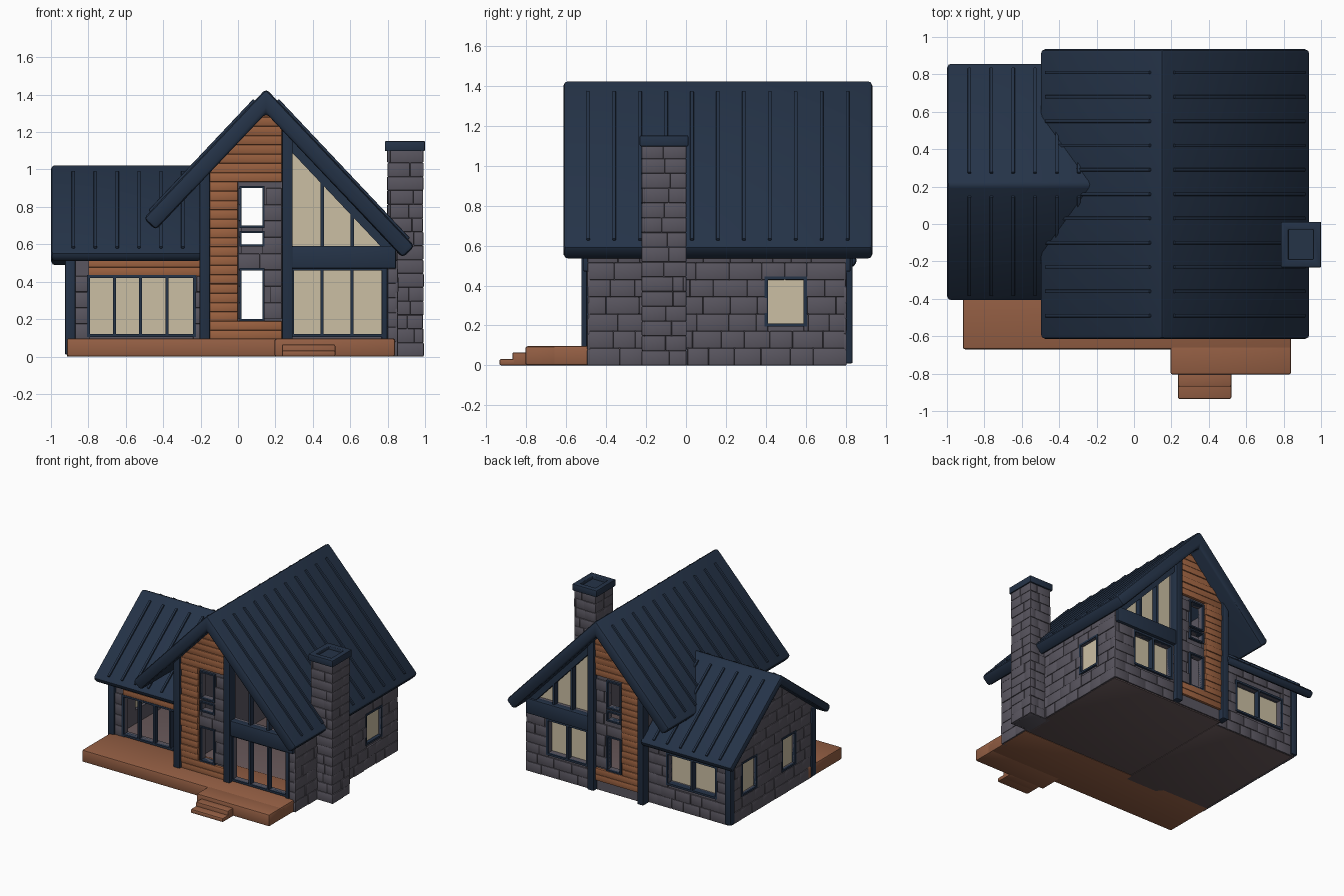
import bpy, bmesh, math, random
from mathutils import Vector
from mathutils.geometry import tessellate_polygon

if "Cube" in bpy.data.objects:
    bpy.data.objects.remove(bpy.data.objects["Cube"])

random.seed(4)


def material(name, col):
    m = bpy.data.materials.new(name)
    m.diffuse_color = (*col, 1)
    m.use_nodes = True
    m.node_tree.nodes["Principled BSDF"].inputs["Base Color"].default_value = m.diffuse_color
    return m


NAVY = material("navy metal", (0.018, 0.033, 0.064))
STONE = material("grey stone", (0.102, 0.094, 0.118))
WOOD = material("warm wood", (0.335, 0.122, 0.052))
DECK = material("deck wood", (0.30, 0.115, 0.058))
GLASS = material("cream glass", (0.60, 0.52, 0.37))
FLOOR = material("floor grey brown", (0.13, 0.092, 0.095))


def put(axis, u, d, z):
    """u runs along the wall, d is depth along the named axis."""
    return Vector((u, d, z)) if axis == 'y' else Vector((d, u, z))


def finish(name, bm, mat, bevel=0.0, clip=None, axis='y'):
    bmesh.ops.recalc_face_normals(bm, faces=bm.faces)
    if bevel:
        edges = [e for e in bm.edges if e.calc_face_angle(0) > 0.5]
        bmesh.ops.bevel(bm, geom=edges, offset=bevel, segments=2, profile=0.5,
                        affect='EDGES', clamp_overlap=True)
    if clip:  # trim to the two slopes of a gable
        uc, apex, slope = clip
        for s in (-1, 1):
            bmesh.ops.bisect_plane(bm, geom=bm.verts[:] + bm.edges[:] + bm.faces[:],
                                   plane_co=put(axis, uc, 0, apex),
                                   plane_no=put(axis, s * slope, 0, 1), clear_outer=True)
    me = bpy.data.meshes.new(name)
    bm.to_mesh(me)
    bm.free()
    me.materials.append(mat)
    me.polygons.foreach_set("use_smooth", [True] * len(me.polygons))
    me.set_sharp_from_angle(angle=math.radians(40))
    ob = bpy.data.objects.new(name, me)
    bpy.context.collection.objects.link(ob)
    return ob


def add_prism(bm, loops, axis, d0, d1):
    """Extrude an outline (first loop) with holes (other loops)."""
    flat = [p for l in loops for p in l]
    a = [bm.verts.new(put(axis, u, d0, z)) for u, z in flat]
    b = [bm.verts.new(put(axis, u, d1, z)) for u, z in flat]
    if len(loops) == 1 and len(flat) == 4:
        caps = [(0, 1, 2, 3)]
    else:
        caps = tessellate_polygon([[Vector((u, z, 0)) for u, z in l] for l in loops])
    for t in caps:
        bm.faces.new([a[i] for i in t])
        bm.faces.new([b[i] for i in reversed(t)])
    k = 0
    for l in loops:
        n = len(l)
        for i in range(n):
            p, q = k + i, k + (i + 1) % n
            bm.faces.new((a[p], a[q], b[q], b[p]))
        k += n


def rect(u0, u1, z0, z1):
    return [(u0, z0), (u1, z0), (u1, z1), (u0, z1)]


def prism(name, loops, axis, d0, d1, mat, bevel=0.0, clip=None):
    bm = bmesh.new()
    add_prism(bm, loops, axis, d0, d1)
    return finish(name, bm, mat, bevel, clip, axis)


def box(name, x0, x1, y0, y1, z0, z1, mat, bevel=0.008):
    return prism(name, [rect(x0, x1, z0, z1)], 'y', y0, y1, mat, bevel)


def courses(name, area, holes, axis, d, out, mat, row=0.085, width=(0.09, 0.17), clip=None):
    """Rows of stones or planks laid on a wall face, trimmed around holes."""
    u0, u1, z0, z1 = area
    bm = bmesh.new()
    rows = max(1, round((z1 - z0) / row))
    h = (z1 - z0) / rows
    for r in range(rows):
        za, zb, u = z0 + r * h, z0 + (r + 1) * h, u0
        while u < u1 - 1e-4:
            v = u + random.uniform(*width)
            if v > u1 - 0.04:
                v = u1
            a, b, keep = u, v, True
            for h0, h1, g0, g1 in holes:
                if a < h1 and b > h0 and za < g1 - 0.01 and zb > g0 + 0.01:
                    if a < h0:
                        b = h0
                    elif b > h1:
                        a = h1
                    else:
                        keep = False
            if keep and b - a > 0.012:
                add_prism(bm, [rect(a, b, za, zb)], axis, d, d + out * random.uniform(0.8, 1.15))
            u = v
    return finish(name, bm, mat, 0.005, clip, axis)


def frame(name, u0, u1, z0, z1, axis, d0, d1, bars=(), w=0.016):
    """Navy window frame with upright bars."""
    bm = bmesh.new()
    add_prism(bm, [rect(u0 - w, u1 + w, z0 - w, z1 + w), rect(u0, u1, z0, z1)], axis, d0, d1)
    for b in bars:
        add_prism(bm, [rect(b - w / 2, b + w / 2, z0, z1)], axis, d0, d1)
    return finish(name, bm, NAVY)


def roof(name, uc, apex, slope, ul, ur, t, axis, d0, d1, ribs):
    """Gabled slab with standing seams."""
    L = math.hypot(slope, 1)
    top = lambda u: apex - slope * abs(u - uc)
    off = lambda u, s, k: (u + s * slope * k / L, top(u) + k / L)
    prof = [(ul, top(ul)), (uc, apex), (ur, top(ur)), off(ur, 1, -t),
            (uc, apex - t * L), off(ul, -1, -t)]
    prism(name, [prof], axis, d0, d1, NAVY, 0.022)
    bm = bmesh.new()
    for s, e in ((-1, ul), (1, ur)):
        a, b = uc + s * 0.06, e - s * 0.035
        for d in ribs:
            add_prism(bm, [[off(a, s, -0.01), off(b, s, -0.01), off(b, s, 0.012), off(a, s, 0.012)]],
                      axis, d - 0.009, d + 0.009)
    finish(name + "_seams", bm, NAVY, 0.004)


# roofs
roof("main_roof", 0.15, 1.432, 1.06, -0.505, 0.945, 0.09, 'y', -0.615, 0.935,
     [-0.49 + 0.13 * i for i in range(11)])
roof("wing_roof", 0.21, 1.03, 0.765, -0.415, 0.865, 0.062, 'x', -1.0, -0.19,
     [-0.88 + 0.117 * i for i in range(6)])

# floor, deck and steps
box("main_floor", -0.17, 0.84, -0.235, 0.78, 0, 0.09, FLOOR)
box("wing_floor", -0.90, -0.17, -0.30, 0.73, 0, 0.09, FLOOR)
box("deck", -0.915, 0.84, -0.67, -0.235, 0, 0.097, DECK, 0.012)
box("deck_extension", 0.195, 0.84, -0.805, -0.60, 0, 0.096, DECK, 0.012)
box("upper_step", 0.235, 0.52, -0.87, -0.78, 0, 0.065, DECK)
box("lower_step", 0.235, 0.52, -0.935, -0.78, 0, 0.032, DECK)

# gable walls of the main house, front and back
G = (0.15, 1.32, 1.06)
gz = lambda x: G[1] - G[2] * abs(x - G[0])
outline = [(-0.17, 0.01), (0.84, 0.01), (0.84, gz(0.84)), (0.15, gz(0.15)), (-0.17, gz(-0.17))]
big = [(0.29, 0.59), (0.77, 0.59), (0.77, 0.61), (0.29, 1.11)]
slots = [(0.02, 0.13, 0.20, 0.46), (0.02, 0.13, 0.60, 0.66), (0.02, 0.13, 0.70, 0.90)]
for side, y, o in (("front", -0.48, -1), ("back", 0.79, 1)):
    low = (0.30, 0.77, 0.12, 0.46) if o < 0 else (0.32, 0.66, 0.19, 0.45)
    inner = y - o * 0.04
    prism(side + "_gable_wall", [outline, big, rect(*low)] + [rect(*s) for s in slots],
          'y', inner, y, STONE)
    courses(side + "_wood_planks", (-0.155, 0.235, 0.09, 1.33), [(0.0, 0.24, 0.20, 0.90)],
            'y', y, o * 0.028, WOOD, 0.05, (0.5, 0.6), G)
    courses(side + "_centre_stone", (0.0, 0.235, 0.20, 0.90), slots, 'y', y, o * 0.012, STONE)
    for i, s in enumerate(slots):
        frame(f"{side}_slot_frame_{i}", *s, 'y', y - o * 0.03, y + o * 0.02, w=0.012)
    # navy posts and cross beam
    prism(side + "_left_post", [rect(-0.205, -0.15, 0.01, 1.05)], 'y', y - o * 0.03, y + o * 0.045,
          NAVY, 0.006, G)
    prism(side + "_middle_post", [rect(0.235, 0.292, 0.01, 1.3)], 'y', y - o * 0.03, y + o * 0.045,
          NAVY, 0.006, G)
    box(side + "_beam", 0.28, 0.845, *sorted((y - o * 0.02, y + o * 0.035)), 0.47, 0.592, NAVY)
    # large window bars and rake trim
    bm = bmesh.new()
    for x in (0.45, 0.61):
        add_prism(bm, [rect(x - 0.009, x + 0.009, 0.58, gz(x) - 0.03)], 'y', y - o * 0.03, y + o * 0.015)
    add_prism(bm, [[(0.28, 1.10), (0.79, 0.56), (0.84, 0.59), (0.28, 1.18)]], 'y', y - o * 0.02, y + o * 0.02)
    finish(side + "_upper_window_bars", bm, NAVY)
    bars = (0.45, 0.61) if o < 0 else (0.49,)
    frame(side + "_lower_frame", *low, 'y', y - o * 0.03, y + o * 0.016, bars)
    if o < 0:
        box("front_right_post", 0.768, 0.80, y - 0.02, y + 0.02, 0.09, 0.6, NAVY)
        courses("front_corner_stone", (0.80, 0.855, 0.0, 0.47), [], 'y', y, -0.014, STONE)
    else:
        courses("back_lower_stone", (0.29, 0.855, 0, 0.47), [low], 'y', y, 0.014, STONE)
        prism("back_upper_glass", [[(0.27, 0.57), (0.80, 0.57), (0.80, 0.59), (0.27, 1.14)]],
              'y', inner - 0.006, inner, GLASS)
        prism("back_lower_glass", [rect(0.27, 0.80, 0.09, 0.49)], 'y', inner - 0.006, inner, GLASS)

# main side walls
win = (0.41, 0.59, 0.21, 0.43)
prism("right_wall", [rect(-0.48, 0.79, 0.01, 0.59), rect(*win)], 'x', 0.80, 0.84, STONE)
courses("right_wall_stone", (-0.493, 0.803, 0.0, 0.60), [win], 'x', 0.84, 0.015, STONE)
frame("right_window_frame", *win, 'x', 0.81, 0.857)
prism("right_window_glass", [rect(*win)], 'x', 0.822, 0.83, GLASS)
prism("left_wall", [rect(-0.48, 0.79, 0.01, 0.98)], 'x', -0.18, -0.15, STONE)

# wing walls
W = (0.21, 0.97, 0.765)
wz = lambda u: W[1] - W[2] * abs(u - W[0])
side_wins = [(0.42, 0.59, 0.20, 0.44), (-0.07, 0.08, 0.20, 0.44)]
prism("wing_gable_wall", [[(-0.30, 0.01), (0.73, 0.01), (0.73, wz(0.73)), (0.21, wz(0.21)), (-0.30, wz(-0.30))]]
      + [rect(*w) for w in side_wins], 'x', -0.90, -0.86, STONE)
courses("wing_gable_stone", (-0.30, 0.73, 0.0, 0.97), side_wins, 'x', -0.90, -0.014, STONE, clip=W)
for i, w in enumerate(side_wins):
    frame(f"wing_side_frame_{i}", *w, 'x', -0.917, -0.87)
    prism(f"wing_side_glass_{i}", [rect(*w)], 'x', -0.89, -0.882, GLASS)

fw, bw = (-0.79, -0.24, 0.12, 0.42), (-0.78, -0.36, 0.20, 0.43)
prism("wing_front_wall", [rect(-0.90, -0.17, 0.01, 0.57), rect(*fw)], 'y', -0.30, -0.26, STONE)
courses("wing_front_stone", (-0.88, -0.18, 0.09, 0.43), [fw], 'y', -0.30, -0.013, STONE)
courses("wing_front_planks", (-0.80, -0.18, 0.43, 0.57), [], 'y', -0.30, -0.02, WOOD, 0.05, (0.7, 0.8))
frame("wing_front_frame", *fw, 'y', -0.32, -0.28, (-0.66, -0.52, -0.38))
prism("wing_back_wall", [rect(-0.90, -0.17, 0.01, 0.57), rect(*bw)], 'y', 0.69, 0.73, STONE)
courses("wing_back_stone", (-0.90, -0.18, 0.0, 0.57), [bw], 'y', 0.73, 0.014, STONE)
frame("wing_back_frame", *bw, 'y', 0.70, 0.747, (-0.57,))
prism("wing_back_glass", [rect(-0.82, -0.22, 0.09, 0.48)], 'y', 0.684, 0.69, GLASS)
for n, y in (("front", -0.30), ("back", 0.73)):
    box(f"wing_{n}_corner_post", -0.925, -0.87, y - 0.027, y + 0.027, 0.01, 0.56, NAVY)

# chimney of stacked stone courses with a hollow cap
box("chimney_core", 0.81, 0.98, -0.21, -0.01, 0, 1.12, STONE)
for n, ax, d, o, u0, u1 in (("right", 'x', 0.975, 0.016, -0.222, 0.002), ("left", 'x', 0.815, -0.016, -0.222, 0.002),
                            ("front", 'y', -0.205, -0.016, 0.80, 0.99), ("back", 'y', -0.015, 0.016, 0.80, 0.99)):
    courses(f"chimney_{n}_stone", (u0, u1, 0.0, 1.11), [], ax, d, o, STONE, 0.075, (0.09, 0.16))
bm = bmesh.new()
add_prism(bm, [rect(0.785, 1.0, -0.232, 0.012), rect(0.825, 0.96, -0.19, -0.03)], 'y', 1.098, 1.152)
for v in bm.verts:  # lay the ring flat
    v.co = Vector((v.co.x, v.co.z, v.co.y))
finish("chimney_cap", bm, NAVY, 0.006)
box("chimney_cap_floor", 0.81, 0.975, -0.21, -0.01, 1.10, 1.125, NAVY, 0)
